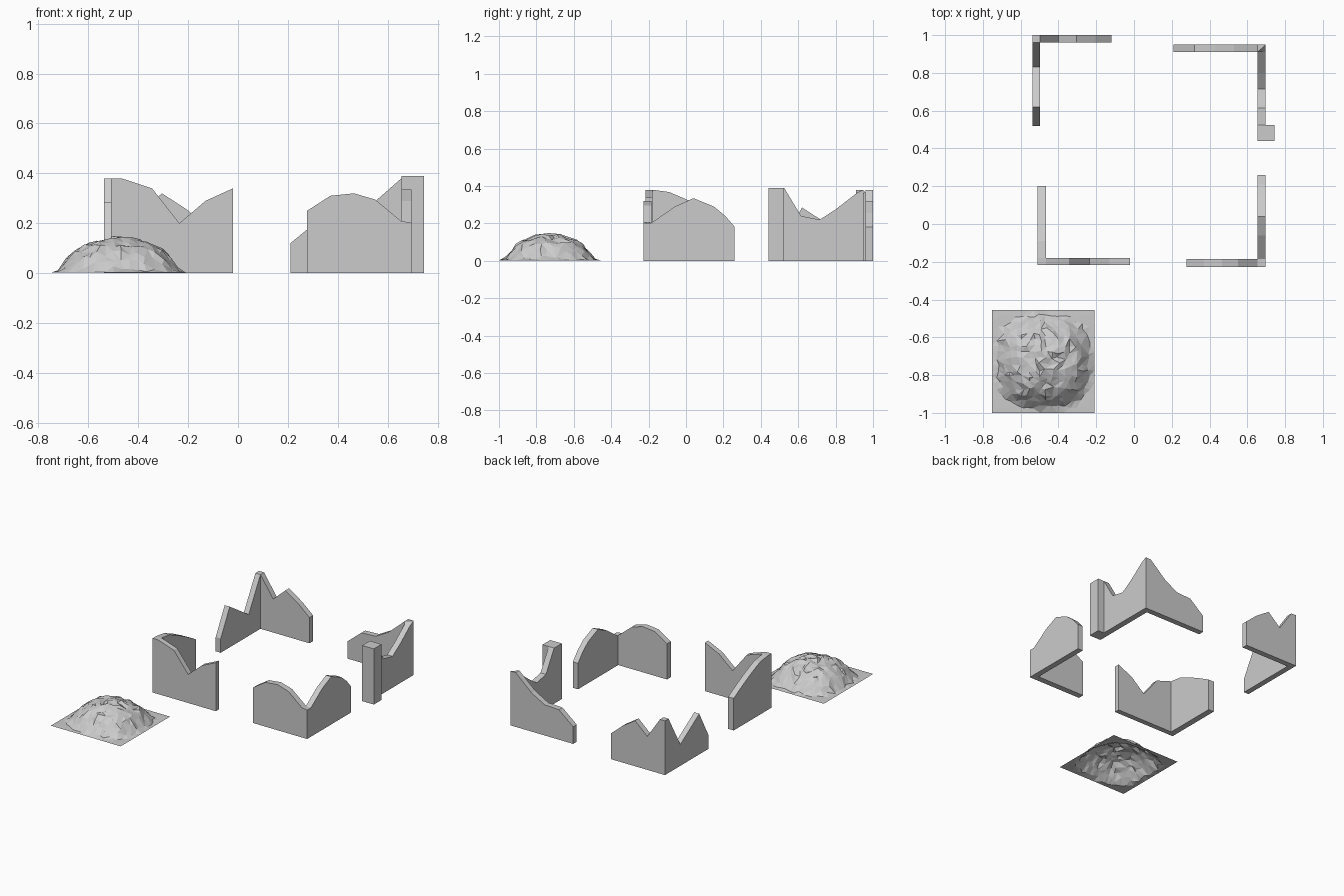
import bpy, bmesh, random

if "Cube" in bpy.data.objects:
    bpy.data.objects.remove(bpy.data.objects["Cube"])

random.seed(4)


def finish(name, bm):
    bmesh.ops.remove_doubles(bm, verts=bm.verts, dist=0.0005)
    bmesh.ops.recalc_face_normals(bm, faces=bm.faces)
    me = bpy.data.meshes.new(name)
    bm.to_mesh(me)
    bm.free()
    ob = bpy.data.objects.new(name, me)
    bpy.context.collection.objects.link(ob)
    return ob


def corner_wall(name, outer, inner, z, x_run, y_run):
    """L-shaped broken wall: (coordinate, height) runs lead away from the corner."""
    xo, yo = outer
    xi, yi = inner
    stations = [((x, yo), (x, yi), h) for x, h in reversed(x_run)]
    stations.append((outer, inner, z))
    stations += [((xo, y), (xi, y), h) for y, h in y_run]
    bm = bmesh.new()
    rings = [[bm.verts.new((*o, 0)), bm.verts.new((*o, h)),
              bm.verts.new((*i, h)), bm.verts.new((*i, 0))] for o, i, h in stations]
    for a, b in zip(rings, rings[1:]):
        for k in range(4):
            bm.faces.new((a[k], a[k - 1], b[k - 1], b[k]))
    bm.faces.new(rings[0])
    bm.faces.new(rings[-1][::-1])
    return finish(name, bm)


# Four ruined wall corners
corner_wall("back_left_wall", (-.537, 1.0), (-.498, .96), .38,
            [(-.498, .38), (-.40, .235), (-.305, .32), (-.205, .255), (-.118, .18)],
            [(.96, .38), (.83, .15), (.62, .285), (.52, .10)])
corner_wall("back_right_wall", (.697, .95), (.655, .91), .38,
            [(.655, .38), (.53, .27), (.43, .215), (.32, .21), (.21, .12)],
            [(.91, .36), (.80, .275), (.715, .22), (.615, .24), (.525, .39), (.44, .39)])
corner_wall("front_left_wall", (-.51, -.217), (-.467, -.18), .38,
            [(-.467, .38), (-.345, .34), (-.235, .20), (-.13, .29), (-.02, .34)],
            [(-.18, .38), (-.09, .368), (.01, .325), (.10, .28), (.20, .225)])
corner_wall("front_right_wall", (.695, -.227), (.655, -.185), .203,
            [(.655, .208), (.55, .295), (.465, .32), (.37, .31), (.277, .25)],
            [(-.185, .203), (-.06, .29), (.04, .335), (.15, .29), (.21, .24), (.26, .182)])

# Short pillar against the end of the back right wall
bm = bmesh.new()
bmesh.ops.create_cube(bm, size=1)
for v in bm.verts:
    v.co = (.721 + v.co.x * .048, .4825 + v.co.y * .085, .195 + v.co.z * .39)
finish("end_pillar", bm)

# Rubble mound: an open, faceted sheet with a flat square border
CURVE = [(0, .143), (.3, .134), (.5, .117), (.7, .09), (.85, .05), (.95, .015), (1, .003), (9, .003)]


def mound_height(u, v):
    r = (abs(u) ** 2.7 + abs(v) ** 2.7) ** (1 / 2.7)
    for (r0, h0), (r1, h1) in zip(CURVE, CURVE[1:]):
        if r <= r1:
            return r, h0 + (h1 - h0) * (r - r0) / (r1 - r0)
    return r, .003


N = 17
bm = bmesh.new()
bmesh.ops.create_grid(bm, x_segments=N, y_segments=N, size=1)
for v in bm.verts:
    u, w = v.co.x, v.co.y
    if max(abs(u), abs(w)) < .99:
        u += random.uniform(-.035, .035)
        w += random.uniform(-.035, .035)
    x, y = -.48 + .271 * u, -.727 + .273 * w
    r, h = mound_height((x + .477) / .252, (y + .73) / .248)
    if r < .97:
        h = max(.004, h + random.uniform(-.011, .009) * min(1, h / .04))
    v.co = (x, y, h if max(abs(u), abs(w)) < .99 else .002)
bmesh.ops.triangulate(bm, faces=bm.faces)
mound = finish("rubble_mound", bm)
